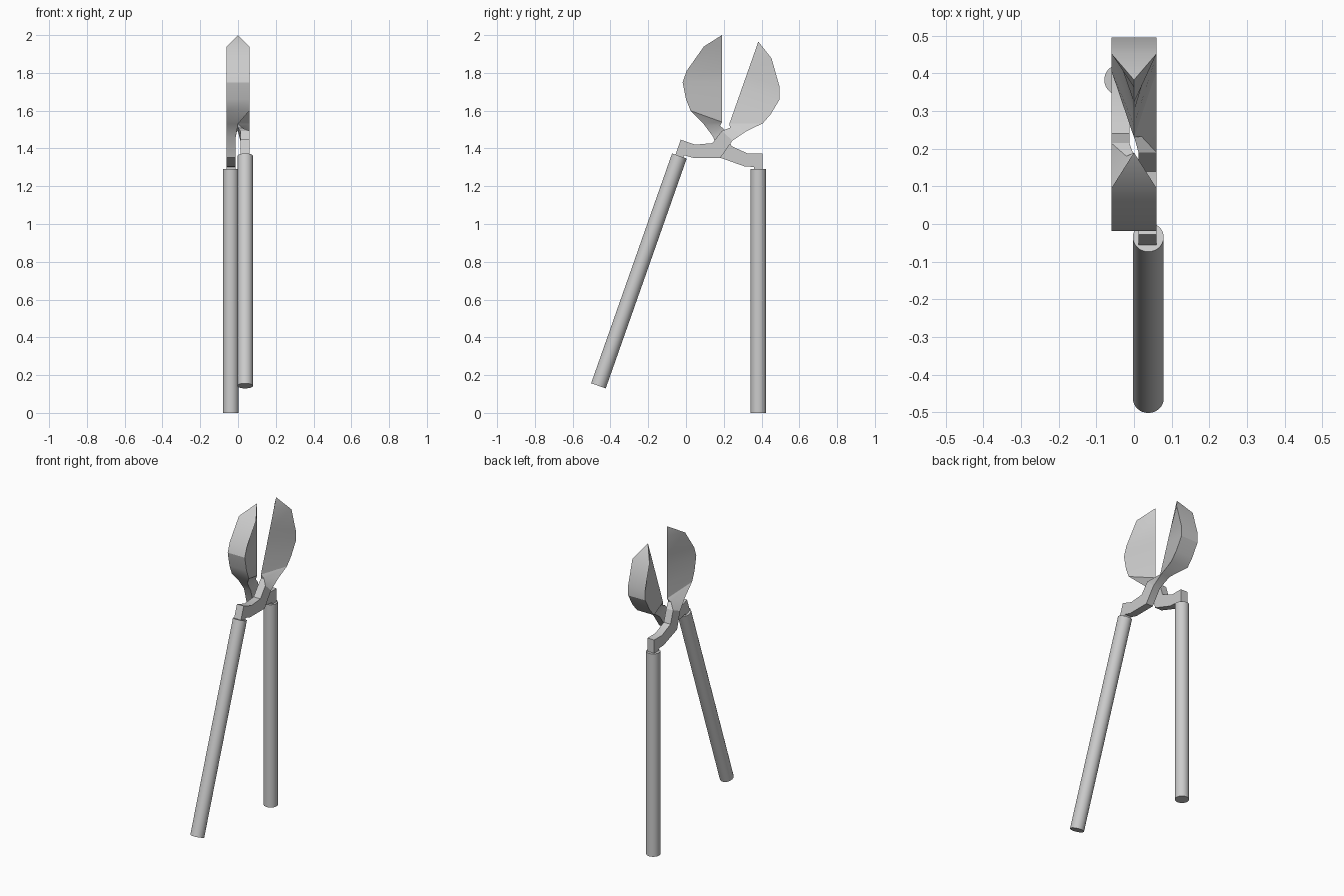
import bpy
import bmesh
from math import radians
from mathutils import Matrix, Vector

old = bpy.data.objects.get("Cube")
if old:
    bpy.data.objects.remove(old, do_unlink=True)

steel = bpy.data.materials.new("light_grey_steel")
steel.use_nodes = True
GREY = (0.6, 0.6, 0.6, 1)
steel.diffuse_color = GREY
steel.node_tree.nodes["Principled BSDF"].inputs["Base Color"].default_value = GREY

# Top centre of the upright handle: the frame shared by both halves
TOP = Vector((0, 0.383, 1.29))
TANG = (-0.06, -0.012)
WIDE = (-0.06, 0.06)
EDGE = (0, 0)

# Sections from tang to tip: spine (y, z), inner side (y, z), x range of each
SECTIONS = [
    ((0.36, 1.27), (0.405, 1.27), TANG, TANG),
    ((0.36, 1.302), (0.405, 1.374), TANG, TANG),
    ((0.31, 1.305), (0.325, 1.374), TANG, TANG),
    ((0.175, 1.353), (0.241, 1.412), TANG, TANG),
    ((0.145, 1.46), (0.215, 1.49), TANG, TANG),
    ((0.093, 1.53), (0.18, 1.52), (-0.06, 0.0), (-0.02, 0.0)),
    ((0.024, 1.60), (0.19, 1.54), WIDE, EDGE),
    ((0.0, 1.66), (0.19, 1.64), WIDE, EDGE),
    ((-0.018, 1.75), (0.19, 1.75), WIDE, EDGE),
    ((0.003, 1.81), (0.19, 1.82), WIDE, EDGE),
    ((0.095, 1.94), (0.19, 1.94), WIDE, EDGE),
    ((0.19, 2.0), (0.19, 2.0), EDGE, EDGE),
]


def finish(bm, name, place):
    bmesh.ops.remove_doubles(bm, verts=bm.verts, dist=0.0005)
    bmesh.ops.dissolve_degenerate(bm, edges=bm.edges, dist=0.0005)
    bmesh.ops.recalc_face_normals(bm, faces=bm.faces)
    bm.transform(place)
    mesh = bpy.data.meshes.new(name)
    bm.to_mesh(mesh)
    bm.free()
    mesh.materials.append(steel)
    obj = bpy.data.objects.new(name, mesh)
    bpy.context.collection.objects.link(obj)
    bpy.ops.object.select_all(action="DESELECT")
    obj.select_set(True)
    bpy.context.view_layer.objects.active = obj
    bpy.ops.object.shade_smooth_by_angle(angle=radians(25))


def blade(name, place):
    # Cranked arm and wedge blade lofted as one piece
    bm = bmesh.new()
    rings = []
    for spine, inner, sx, ix in SECTIONS:
        corners = [(sx[0], *spine), (sx[1], *spine), (ix[1], *inner), (ix[0], *inner)]
        rings.append([bm.verts.new(Vector(c) - TOP) for c in corners])
    for a, b in zip(rings, rings[1:]):
        for i in range(4):
            j = (i + 1) % 4
            bm.faces.new((a[i], a[j], b[j], b[i]))
    bm.faces.new(rings[0])
    finish(bm, name, place)


def handle(name, place):
    # Long round grip hanging below the frame origin
    bm = bmesh.new()
    length = TOP.z
    bmesh.ops.create_cone(bm, cap_ends=True, segments=32, radius1=0.041, radius2=0.041,
                          depth=length, matrix=Matrix.Translation((-0.038, 0, -length / 2)))
    finish(bm, name, place)


# The second half is the first turned around and swung open
upright = Matrix.Translation(TOP)
swung = (Matrix.Translation((0, -0.035, 1.36)) @ Matrix.Rotation(radians(-19.4), 4, "X")
         @ Matrix.Rotation(radians(180), 4, "Z"))
for label, place in (("upright", upright), ("swung", swung)):
    handle(label + "_handle", place)
    blade(label + "_blade", place)
